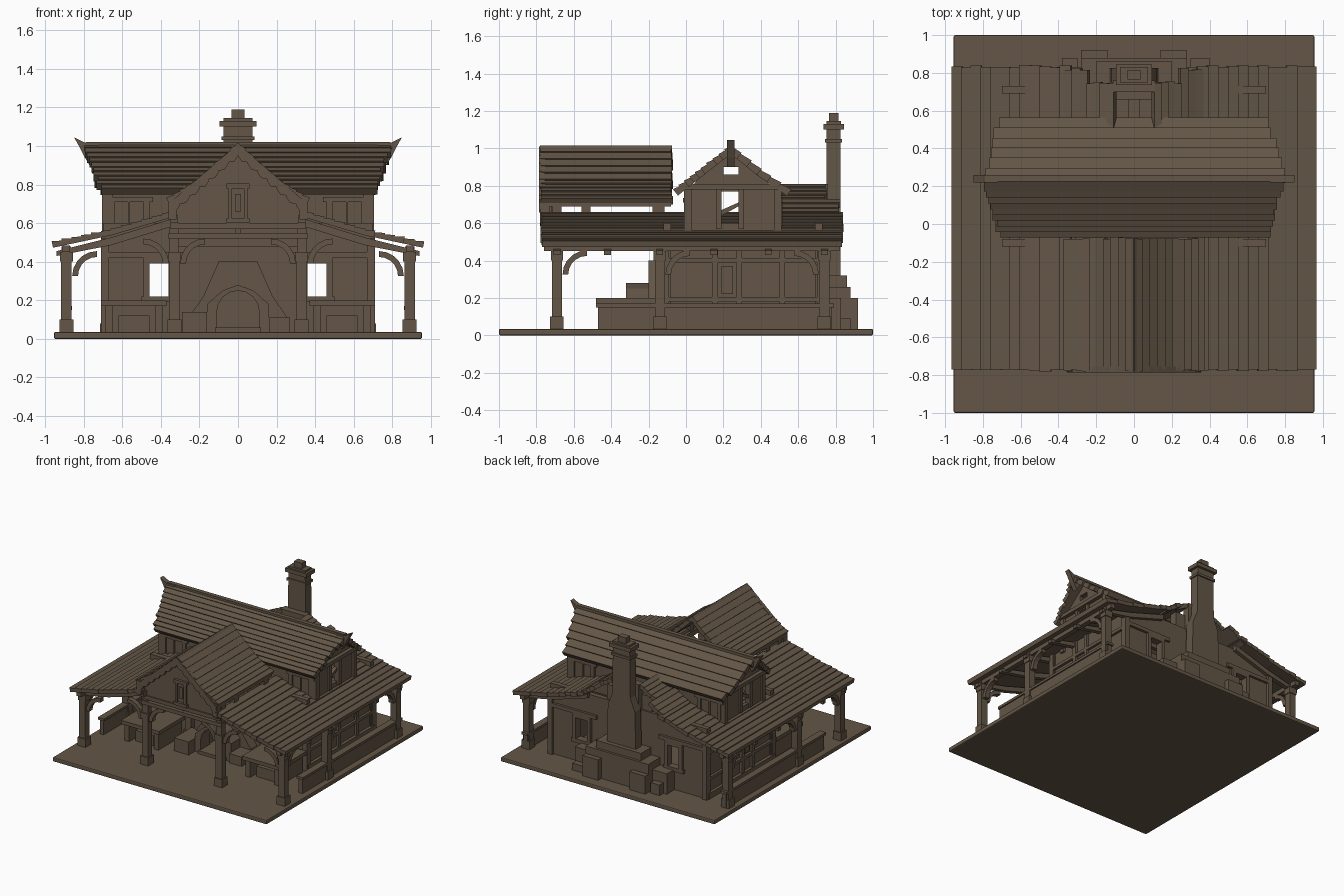
import bpy, bmesh, math, random

if "Cube" in bpy.data.objects:
    bpy.data.objects.remove(bpy.data.objects["Cube"])
random.seed(4)

def mat(name, c):
    m = bpy.data.materials.new(name)
    m.diffuse_color = (*c, 1)
    m.use_nodes = True
    m.node_tree.nodes["Principled BSDF"].inputs["Base Color"].default_value = m.diffuse_color
    return m
BROWN = mat("weathered brown", (0.125, 0.092, 0.062))

def finish(bm, name):
    bmesh.ops.recalc_face_normals(bm, faces=bm.faces)
    me = bpy.data.meshes.new(name)
    bm.to_mesh(me); bm.free()
    me.materials.append(BROWN)
    ob = bpy.data.objects.new(name, me)
    bpy.context.collection.objects.link(ob)
    return ob

def add_prism(bm, pts, axis, a0, a1):
    """Extrude a 2D profile along x, y or z."""
    def P(u, v, a):
        return {'x': (a, u, v), 'y': (u, a, v), 'z': (u, v, a)}[axis]
    A = [bm.verts.new(P(u, v, a0)) for u, v in pts]
    B = [bm.verts.new(P(u, v, a1)) for u, v in pts]
    n = len(pts)
    bm.faces.new(A); bm.faces.new(B[::-1])
    for i in range(n):
        bm.faces.new((A[i], A[(i + 1) % n], B[(i + 1) % n], B[i]))

def prism(name, pts, axis, a0, a1):
    bm = bmesh.new(); add_prism(bm, pts, axis, a0, a1)
    return finish(bm, name)

def add_box(bm, x0, x1, y0, y1, z0, z1):
    add_prism(bm, [(x0, y0), (x1, y0), (x1, y1), (x0, y1)], 'z', z0, z1)

def boxes(name, *bs):
    bm = bmesh.new()
    for b in bs: add_box(bm, *b)
    return finish(bm, name)

def mir(b, s):
    return b if s > 0 else (-b[1], -b[0], *b[2:])

def wall(name, axis, a0, a1, u0, u1, v0, v1, holes):
    """Flat wall with rectangular openings (u0,u1,v0,v1)."""
    us = sorted({u0, u1, *[h[i] for h in holes for i in (0, 1)]})
    vs = sorted({v0, v1, *[h[i] for h in holes for i in (2, 3)]})
    bm = bmesh.new()
    for p, q in zip(us, us[1:]):
        for r, t in zip(vs, vs[1:]):
            cu, cv = (p + q) / 2, (r + t) / 2
            if any(h[0] < cu < h[1] and h[2] < cv < h[3] for h in holes): continue
            add_prism(bm, [(p, r), (q, r), (q, t), (p, t)], axis, a0, a1)
    return finish(bm, name)

def planks(name, pts, n, axis, ext, th=0.03, rag=0.006):
    """Roof slope of overlapping planks that follow a profile from eave to ridge."""
    bm = bmesh.new()
    for (u0, v0), (u1, v1) in zip(pts, pts[1:]):
        L = math.hypot(u1 - u0, v1 - v0)
        nu, nv = -(v1 - v0) / L, (u1 - u0) / L
        if nv < 0: nu, nv = -nu, -nv
        for i in range(n):
            a, b = i / n, (i + 1) / n + 0.01
            k = 0.005 + random.uniform(0, .004)
            f = lambda t, o: (u0 + (u1 - u0) * t + nu * o, v0 + (v1 - v0) * t + nv * o)
            e = ext((v0 + v1) / 2 if n == 1 else v0 + (v1 - v0) * (a + b) / 2)
            add_prism(bm, [f(a, -th), f(b, -th), f(b, -.002), f(a, k)], axis,
                      e[0] - random.uniform(-rag, rag), e[1] + random.uniform(-rag, rag))
    return finish(bm, name)

# ground slab
slab = boxes("base_slab", (-.955, .955, -1, 1, 0, .035))
bv = slab.modifiers.new("bevel", 'BEVEL'); bv.width = .008; bv.segments = 2

# lower house walls, with openings that line up front to back
win = [(-.46, -.36, .22, .39), (.36, .46, .22, .39)]
wall("front_wall", 'y', -.12, -.08, -.7, .7, .03, .6, win)
wall("back_wall", 'y', .69, .73, -.7, .7, .03, .6, win)
for s in (1, -1):
    side = "right" if s > 0 else "left"
    M = lambda b: mir(b, s)
    X = lambda pts: [(s * u, v) for u, v in pts]
    span = lambda a, b: sorted((s * a, s * b))

    boxes(side + "_side_wall", M((.66, .69, -.1, .72, .03, .56)))
    # timber framing on the side wall, with a shuttered window
    boxes(side + "_wall_timbers", *[M(b) for b in (
        [(.69, .71, y, y + .03, .03, .53) for y in (-.12, .14, .27, .5, .7)] +
        [(.69, .71, -.12, .73, z, z + .025) for z in (.18, .39)] +
        [(.69, .715, -.12, .73, .03, .08), (.69, .7, .19, .25, .22, .37)])])
    # window frames front and back
    for y, n in ((-.135, "front"), (.73, "back")):
        boxes(f"{side}_{n}_window_frame", *[M(b) for b in (
            (.33, .36, y, y + .02, .19, .42), (.46, .49, y, y + .02, .19, .42),
            (.33, .49, y, y + .02, .39, .42), (.32, .5, y, y + .02, .19, .22))])
        boxes(f"{side}_{n}_wall_timbers", *[M(b) for b in (
            (.67, .71, y, y + .02, .03, .52), (.28, .71, y, y + .02, .42, .45))])

    # low parapet along the porch side
    boxes(side + "_porch_parapet", M((.87, .905, -.47, .78, .03, .15)),
          M((.86, .915, -.48, .79, .15, .17)))

    # porch posts with base and cap
    bm = bmesh.new()
    for x, y, top in ((.89, -.69, .48), (.89, -.14, .48), (.89, .74, .48), (.33, -.69, .7), (.33, -.14, .7)):
        for h, z0, z1 in ((.036, .03, .1), (.027, .1, .4), (.033, .4, .45), (.025, .45, top)):
            add_box(bm, *M((x - h, x + h, y - h, y + h, z0, z1)))
    finish(bm, side + "_porch_posts")

    # curved braces
    bm = bmesh.new()
    def brace(axis, u, d, a, z=.455, r=.13):
        arc = [(u + d * (r - r * math.cos(t)), z - r + r * math.sin(t)) for t in [i * math.pi / 10 for i in range(6)]]
        arc2 = [(u + d * (r - (r - .03) * math.cos(t)), z - r + (r - .03) * math.sin(t)) for t in [i * math.pi / 10 for i in range(6)]]
        add_prism(bm, arc + arc2[::-1], axis, *a)
    brace('y', s * .86, -s, (-.71, -.67)); brace('y', s * .36, s, (-.71, -.67), .52)
    brace('y', s * .3, -s, (-.71, -.67), .52)
    for y, d in ((-.66, 1), (-.11, 1), (.71, -1)):
        brace('x', y, d, span(.87, .91))
    finish(bm, side + "_curved_braces")

    # eave beams and rafters
    bm = bmesh.new()
    add_box(bm, *M((.87, .91, -.76, .82, .45, .485)))
    add_box(bm, *M((.31, .35, -.76, -.05, .6, .64)))
    for y in (-.69, -.42, -.14, .15, .44, .74):
        add_prism(bm, X([(.94, .455), (.66, .525), (.35, .62), (.35, .58), (.66, .485), (.94, .43)]), 'y', y - .018, y + .018)
    finish(bm, side + "_eave_rafters")

    # lower roof and gable roofs
    planks(side + "_lower_roof", X([(.965, .5), (.66, .565), (.34, .66)]), 6, 'y', lambda v: (-.775, .835), .028)
    planks(side + "_gable_roof", X([(.37, .725), (.2, .83), (0, 1.015)]), 5, 'y', lambda v: (-.775, -.075), .03)
    planks(side + "_rear_gable_roof", X([(.4, .63), (.25, .73), (.11, .81)]), 4, 'y', lambda v: (.48, .82 if v < .72 else .75), .03)

    # short struts in the open gap below the gable roof
    boxes(side + "_gap_struts", *[M((.32, .36, y, y + .05, .62, .73)) for y in (-.78, -.56, -.18)],
          M((.32, .36, -.77, -.08, .69, .735)))

    # scalloped barge board on the front gable
    bm = bmesh.new()
    for i in range(7):
        u, v = .05 * i, 1.0 - .043 * i
        add_prism(bm, X([(u, v + .01), (u + .055, v - .035), (u + .05, v - .085), (u + .02, v - .08), (u, v - .05)]), 'y', -.785, -.755)
    finish(bm, side + "_barge_board")

    # upper storey gable end with window and attic opening
    xs = span(.66, .69)
    wall(side + "_upper_end_wall", 'x', *xs, 0, .5, .5, .8, [(.19, .28, .6, .77)])
    bm = bmesh.new()
    for p in ([(.03, .79), (.46, .79), (.4, .86), (.08, .86)], [(.08, .86), (.2, .86), (.2, .9), (.12, .9)],
              [(.28, .86), (.4, .86), (.36, .9), (.28, .9)], [(.12, .9), (.36, .9), (.24, .99)]):
        add_prism(bm, p, 'x', *xs)
    add_prism(bm, [(.19, .64), (.28, .69), (.28, .71), (.19, .67)], 'x', *xs)
    for b in ((.65, .705, -.01, .03, .5, .79), (.65, .705, .47, .51, .5, .79), (.69, .705, .16, .19, .57, .8),
              (.69, .705, .28, .31, .57, .8), (.66, .72, 0, .5, .78, .81)):
        add_box(bm, *M(b))
    finish(bm, side + "_upper_end_timbers")

    # upper windows on the long walls
    for y in (-.012, .5):
        boxes(side + "_upper_window", *[M(b) for b in ((.46, .49, y, y + .015, .58, .72), (.64, .67, y, y + .015, .58, .72),
              (.44, .69, y - .004, y + .018, .71, .735), (.56, .57, y, y + .01, .58, .72))])

    # upturned ridge horn
    prism(side + "_ridge_horn", X([(.72, 1.02), (.79, 1.015), (.85, 1.045), (.825, 1.0), (.8, .95), (.77, .9), (.74, .95)]), 'y', .22, .26)

    # work counter with open front
    boxes(side + "_counter", *[M(b) for b in ((.37, .71, -.48, -.14, .17, .2), (.39, .43, -.46, -.16, .03, .17),
          (.65, .69, -.46, -.16, .03, .17), (.39, .69, -.2, -.16, .03, .17), (.46, .62, -.42, -.2, .03, .12))])

# upper storey long walls
wall("upper_front_wall", 'y', 0, .03, -.68, .68, .5, .8, [])
wall("upper_back_wall", 'y', .47, .5, -.68, .68, .5, .8, [])

# main roof, narrower toward the eaves
hw = lambda v: (-(.71 + .09 * (v - .77) / .25), .71 + .09 * (v - .77) / .25)
planks("main_roof_front", [(-.065, .775), (.08, .89), (.24, 1.015)], 5, 'x', hw, .035, .012)
planks("main_roof_back", [(.56, .775), (.4, .885), (.24, 1.015)], 3, 'x', hw, .035, .012)
boxes("main_ridge_beam", (-.79, .79, .225, .26, .99, 1.022))

# front gable wall, window and tie beams
prism("front_gable_wall", [(-.33, .58), (.33, .58), (.33, .69), (.17, .82), (0, .96), (-.17, .82), (-.33, .69)], 'y', -.72, -.69)
boxes("gable_window", (-.05, -.03, -.735, -.72, .62, .79), (.03, .05, -.735, -.72, .62, .79), (-.06, .06, -.74, -.72, .78, .805),
      (-.06, .06, -.74, -.72, .6, .625), (-.015, .015, -.73, -.72, .66, .75))
boxes("gable_tie_beams", (-.36, .36, -.725, -.665, .52, .55), (-.35, .35, -.73, -.68, .57, .6), (-.33, .33, -.16, -.12, .48, .53),
      (-.012, .012, -.7, -.68, .53, .6))

# hearth with an arched mouth and a tapering hood
def arch(r, z, k=1):
    return [(r * math.cos(t), z + k * r * math.sin(t)) for t in [i * math.pi / 8 for i in range(9)]]
prism("hearth_hood", [(-.27, .03), (-.25, .12), (-.18, .22), (-.1, .4), (.1, .4), (.18, .22), (.25, .12), (.27, .03),
      (.12, .03)] + arch(.12, .15) + [(-.12, .03)], 'y', -.2, -.12)
prism("hearth_arch", [(-.16, .03), (-.16, .18), (-.08, .25), (0, .28), (.08, .25), (.16, .18), (.16, .03), (.11, .03)]
      + arch(.11, .14) + [(-.11, .03)], 'y', -.32, -.2)
boxes("hearth_ledges", (-.29, -.16, -.4, -.18, .03, .14), (.16, .27, -.34, -.18, .03, .11), (-.12, .12, -.34, -.12, .03, .06))

# chimney: stepped stone foot, shaft and cap
boxes("chimney_foot", (-.28, .28, .72, .88, .03, .26), (-.41, .41, .72, .83, .03, .2), (-.38, -.3, .82, .88, .03, .12),
      (.3, .4, .82, .88, .03, .09), (-.28, -.14, .86, .92, .03, .18), (.14, .28, .86, .92, .03, .2), (-.2, .2, .72, .86, .26, .32))
prism("chimney_shaft", [(-.13, .3), (.13, .3), (.12, .62), (.08, .72), (.075, 1.1), (-.075, 1.1), (-.08, .72), (-.12, .62)], 'y', .75, .825)
boxes("chimney_cap", (-.095, .095, .735, .845, 1.1, 1.13), (-.075, .075, .75, .83, 1.13, 1.145), (-.035, .035, .765, .815, 1.145, 1.19),
      (-.085, .085, .742, .835, 1.03, 1.05))
boxes("chimney_saddle", (-.2, .2, .66, .72, .58, .72), (-.11, .11, .7, .76, .58, .81), (-.13, .13, .5, .68, .58, .64),
      (-.03, .03, .54, .68, .6, .68))
